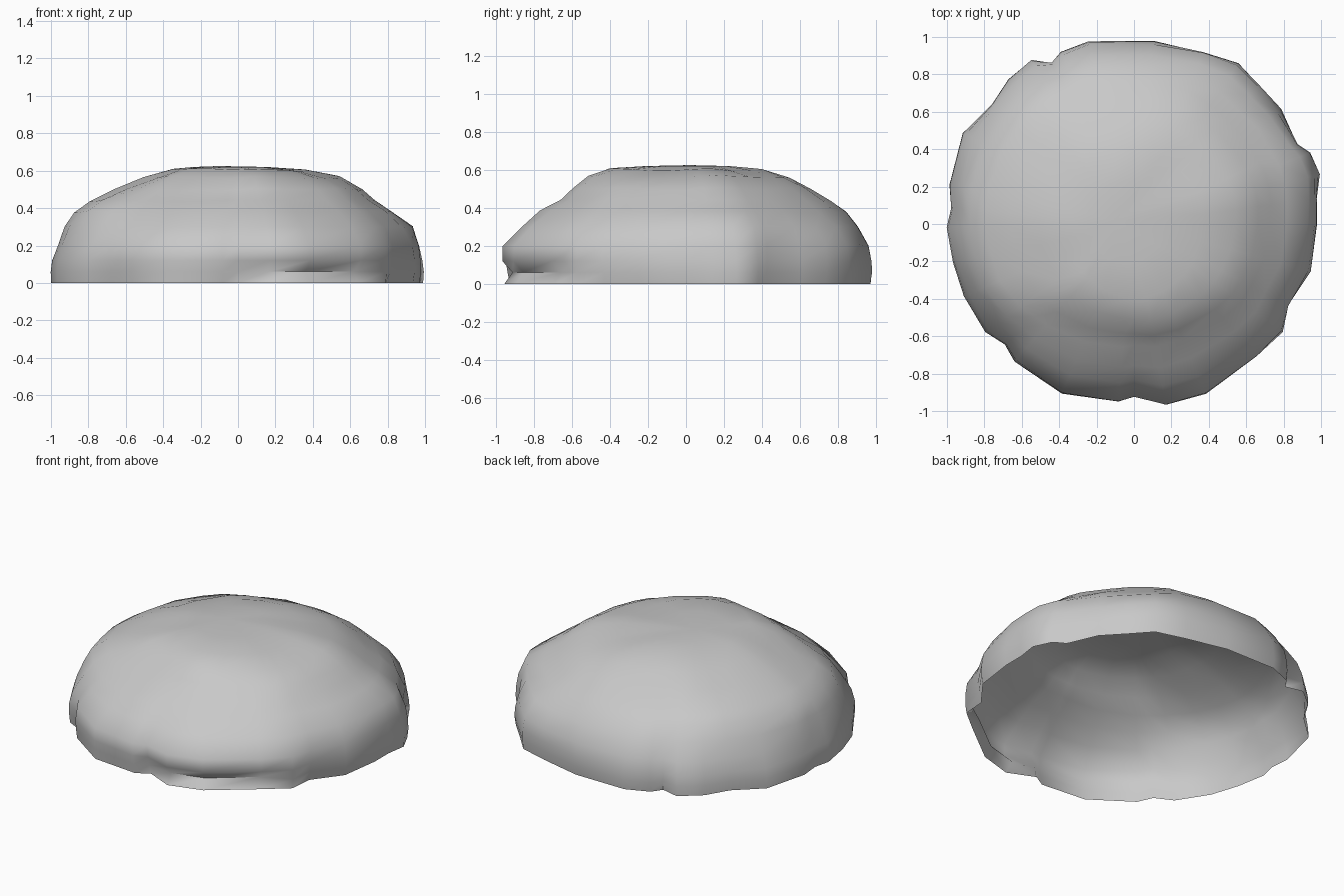
import bpy, bmesh, math
from mathutils import Vector, noise

default_cube = bpy.data.objects.get("Cube")
if default_cube:
    bpy.data.objects.remove(default_cube, do_unlink=True)

stone = bpy.data.materials.new("stone grey")
stone.use_nodes = True
STONE_COLOUR = (0.58, 0.58, 0.58, 1)
stone.diffuse_color = STONE_COLOUR
stone.node_tree.nodes["Principled BSDF"].inputs["Base Color"].default_value = STONE_COLOUR

# Footprint: angle in degrees and radius, anticlockwise from +x
OUTLINE = [
    (0, .98), (8, .99), (15, 1.035), (22, 1.02), (26, .97), (38, 1), (48, 1),
    (57, 1.03), (68, .99), (84, .985), (104, 1.01), (113, 1), (117, .96),
    (122, 1.04), (131, 1.03), (140, .99), (152, 1.04), (168, 1.01), (175, .98),
    (181, 1), (192, .99), (203, .99), (216, .98), (223, .93), (229, .97),
    (247, .99), (265, .95), (270, .9), (280, .99), (293, .99), (313, .96),
    (324, .99), (332, .92), (345, .98), (360, .98),
]
# Ring heights, and the ring radii of the slope on each of the four sides
HEIGHTS = [0, .06, .12, .2, .3, .38, .44, .5, .56, .6]
LEFT_SLOPE = [.97, .98, .98, .97, .93, .81, .73, .67, .54, .36]
BACK_SLOPE = [.98, .99, .99, .98, .92, .86, .78, .66, .55, .4]
RIGHT_SLOPE = [1, 1, .99, .96, .93, .89, .81, .66, .5, .34]
FRONT_SLOPE = [.95, .96, .97, .97, .86, .76, .65, .59, .51, .4]
SLOPES = [LEFT_SLOPE, BACK_SLOPE, RIGHT_SLOPE, FRONT_SLOPE]
CROWN_RING_HEIGHT = .62
CROWN = Vector((-.1, .02, .625))


def slope_radius(degrees, level):
    """Radius of a ring, blended between the two nearest sides."""
    side, share = divmod(degrees / 90, 1)
    near = SLOPES[int(side) % 4][level]
    far = SLOPES[(int(side) + 1) % 4][level]
    return near + (far - near) * share


def rock_point(degrees, footprint, level):
    height = HEIGHTS[level]
    widest = max(slope_radius(degrees, i) for i in range(len(HEIGHTS)))
    # the footprint's notches fade out towards the crown
    keep = max(0, 1 - height / .5)
    radius = slope_radius(degrees, level) * (1 + (footprint / widest - 1) * keep)
    # undercut beneath the front ledge
    if level == 1 and 274 < degrees < 318:
        radius -= .05
    angle = math.radians(degrees)
    point = Vector((math.cos(angle) * radius, math.sin(angle) * radius, height))
    # weathered lumps on the slopes, with the rim left in place
    lump = noise.noise(point * 4) * .03 * min(1, height / .3)
    return point * (1 + lump)


def bridge(bm, ring_a, ring_b):
    for i in range(len(ring_a)):
        j = (i + 1) % len(ring_a)
        bm.faces.new((ring_a[i], ring_a[j], ring_b[j], ring_b[i]))


# Hollow rock: rings from the open rim up to the crown
bm = bmesh.new()
rings = [[bm.verts.new(rock_point(a, r, level)) for a, r in OUTLINE[:-1]]
         for level in range(len(HEIGHTS))]

# Crown: one inner ring, then a fan to the highest point
crown_ring = []
for vert in rings[-1]:
    inner = vert.co.lerp(CROWN, .45)
    inner.z = CROWN_RING_HEIGHT
    crown_ring.append(bm.verts.new(inner))
rings.append(crown_ring)
for lower, upper in zip(rings, rings[1:]):
    bridge(bm, lower, upper)
tip = bm.verts.new(CROWN)
for i in range(len(crown_ring)):
    bm.faces.new((crown_ring[i], crown_ring[(i + 1) % len(crown_ring)], tip))

mesh = bpy.data.meshes.new("rock_shell")
bm.to_mesh(mesh)
bm.free()
mesh.materials.append(stone)
rock = bpy.data.objects.new("rock_shell", mesh)
bpy.context.collection.objects.link(rock)

bpy.ops.object.select_all(action="DESELECT")
rock.select_set(True)
bpy.context.view_layer.objects.active = rock
bpy.ops.object.shade_smooth_by_angle(angle=math.radians(60))
